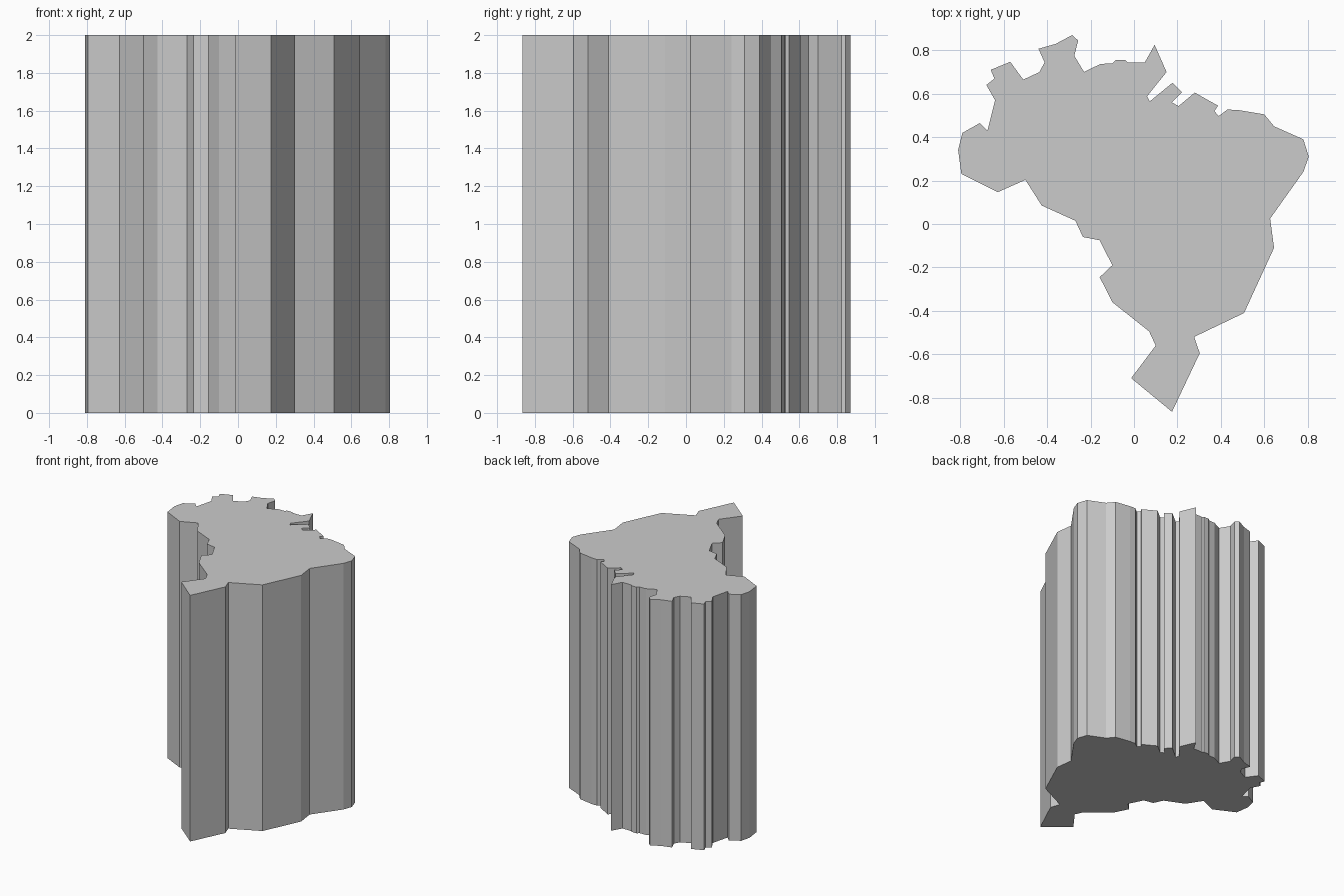
import bpy, bmesh

HEIGHT = 2.0

# Outline of the prism seen from above, clockwise from the left tip
OUTLINE = [
    # left side and upper-left coast
    (-.81, .34), (-.79, .42), (-.71, .465), (-.675, .43), (-.64, .57),
    (-.68, .64), (-.643, .67), (-.66, .71), (-.57, .747), (-.51, .665),
    (-.435, .70), (-.412, .745), (-.44, .807), (-.36, .83), (-.285, .87),
    (-.257, .845), (-.275, .775), (-.23, .70),
    # top edge with notches
    (-.155, .737), (-.10, .74), (-.085, .755), (-.04, .755), (-.03, .745),
    (.05, .745), (.095, .825), (.15, .70), (.06, .588), (.073, .565),
    (.177, .65), (.222, .607), (.175, .56), (.205, .543), (.28, .605),
    (.387, .545), (.37, .52), (.39, .497), (.43, .527), (.48, .525),
    # right side down to the bottom tip
    (.60, .505), (.645, .45), (.78, .39), (.805, .31), (.78, .24),
    (.627, .025), (.645, -.11), (.507, -.41), (.277, -.52), (.303, -.595),
    (.175, -.865),
    # lower-left side back up
    (-.013, -.71), (.10, -.56), (.07, -.495), (-.10, -.36), (-.158, -.245),
    (-.10, -.19), (-.158, -.075), (-.235, -.06), (-.27, .015),
    (-.425, .085), (-.50, .203), (-.627, .147), (-.795, .23),
]

# Extrude the outline into a flat-faced column
bm = bmesh.new()
base = bm.faces.new([bm.verts.new((x, y, 0)) for x, y in OUTLINE])
extruded = bmesh.ops.extrude_face_region(bm, geom=[base], use_keep_orig=True)
top = [g for g in extruded["geom"] if isinstance(g, bmesh.types.BMVert)]
bmesh.ops.translate(bm, verts=top, vec=(0, 0, HEIGHT))
bmesh.ops.recalc_face_normals(bm, faces=bm.faces)

mesh = bpy.data.meshes.new("outline_column")
bm.to_mesh(mesh)
bm.free()
bpy.context.collection.objects.link(bpy.data.objects.new("outline_column", mesh))
